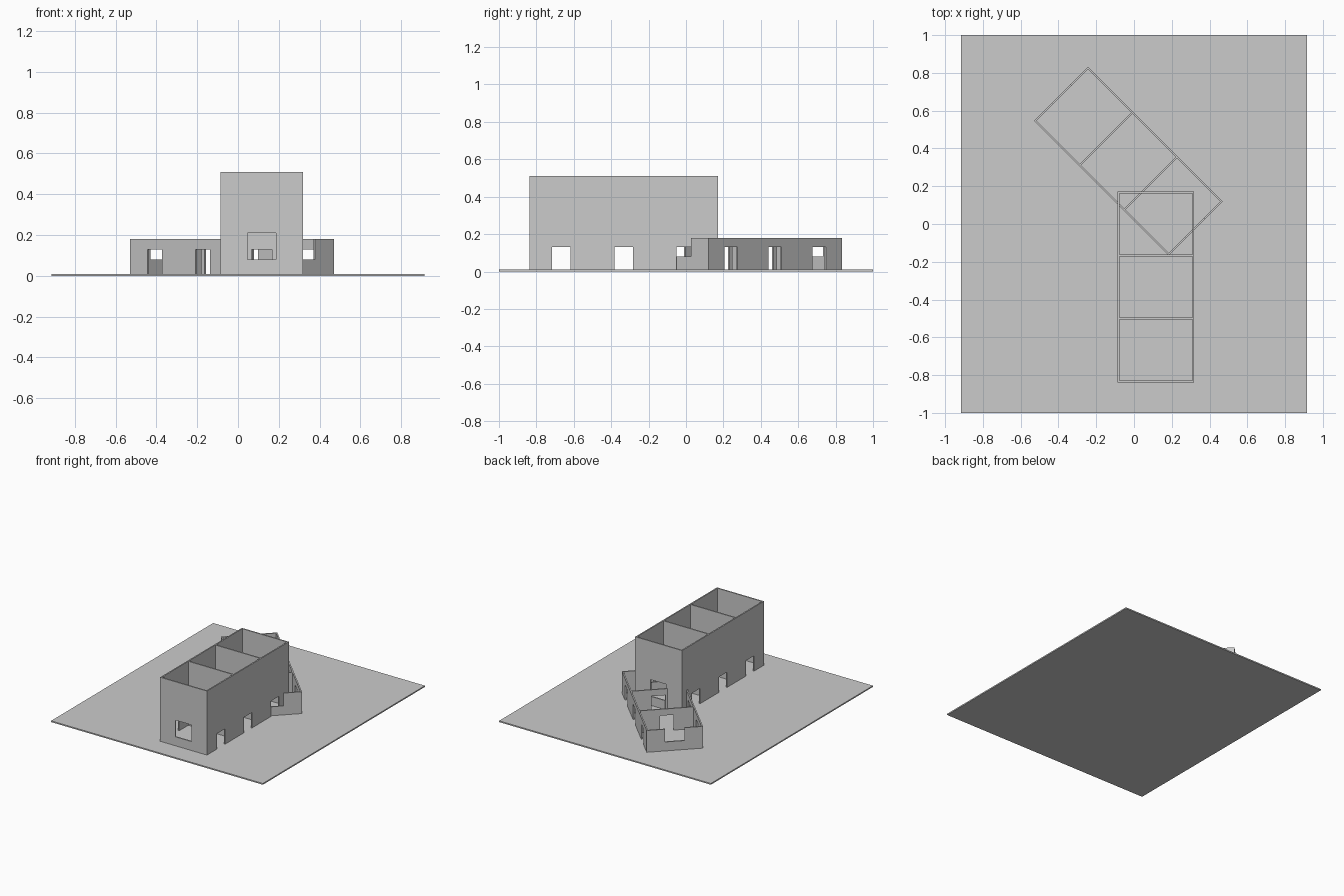
import bpy
import bmesh
from math import radians
from mathutils import Matrix, Vector

cube = bpy.data.objects.get("Cube")
if cube:
    bpy.data.objects.remove(cube, do_unlink=True)

# Single flat colour
grey = bpy.data.materials.new("light_grey")
grey.use_nodes = True
colour = (0.6, 0.6, 0.6, 1)
grey.diffuse_color = colour
grey.node_tree.nodes["Principled BSDF"].inputs["Base Color"].default_value = colour

BASE = 0.01                  # ground thickness
WIDTH, LENGTH = 0.405, 1.01  # outer size of each block
WALL = 0.01
DOOR_W, DOOR_TOP = 0.1, 0.13
WIN_W, WIN_LOW, WIN_TOP = 0.14, 0.08, 0.21
PITCH = (LENGTH - WALL) / 3  # spacing of the three rooms
ROOMS = (-PITCH, 0, PITCH)


def boxes(name, specs):
    """One object made of boxes, each given as (low corner, high corner)."""
    bm = bmesh.new()
    for low, high in specs:
        low, high = Vector(low), Vector(high)
        matrix = Matrix.Translation((low + high) / 2) @ Matrix.Diagonal((*(high - low), 1))
        bmesh.ops.create_cube(bm, size=1, matrix=matrix)
    mesh = bpy.data.meshes.new(name)
    bm.to_mesh(mesh)
    bm.free()
    mesh.materials.append(grey)
    obj = bpy.data.objects.new(name, mesh)
    bpy.context.collection.objects.link(obj)
    return obj


def block(name, top, location, angle):
    """Open-topped row of three rooms with doors and end windows."""
    hw, hl = WIDTH / 2, LENGTH / 2
    body = boxes(name, [((-hw, -hl, BASE), (hw, hl, top))])
    iw, ir = hw - WALL, (PITCH - WALL) / 2
    d, w = DOOR_W / 2, WIN_W / 2
    cutters = [
        # Room interiors
        boxes("room_cutter", [((-iw, y - ir, -0.1), (iw, y + ir, top + 0.1)) for y in ROOMS]),
        # Doors through both long walls
        boxes("side_door_cutter", [((-hw - 0.1, y - d, -0.1), (hw + 0.1, y + d, DOOR_TOP)) for y in ROOMS]),
        # Doors through the partitions
        boxes("partition_door_cutter", [((-d, s * PITCH / 2 - 0.03, -0.1), (d, s * PITCH / 2 + 0.03, DOOR_TOP))
                                        for s in (-1, 1)]),
        # Windows in the end walls
        boxes("window_cutter", [((-w, s * hl - 0.03, WIN_LOW), (w, s * hl + 0.03, WIN_TOP)) for s in (-1, 1)]),
    ]
    for cutter in cutters:
        cutter.hide_render = True
        mod = body.modifiers.new(cutter.name, "BOOLEAN")
        mod.operation = "DIFFERENCE"
        mod.solver = "EXACT"
        mod.object = cutter
    bpy.context.view_layer.update()
    graph = bpy.context.evaluated_depsgraph_get()
    mesh = bpy.data.meshes.new_from_object(body.evaluated_get(graph))
    body.modifiers.clear()
    body.data = mesh
    for cutter in cutters:
        bpy.data.objects.remove(cutter, do_unlink=True)
    body.location = location
    body.rotation_euler.z = radians(angle)


boxes("ground_plate", [((-0.915, -1, 0), (0.915, 1, BASE))])
block("tall_block", 0.51, (0.116, -0.333, 0), 0)
block("low_block", 0.18, (-0.03, 0.333, 0), 45)
